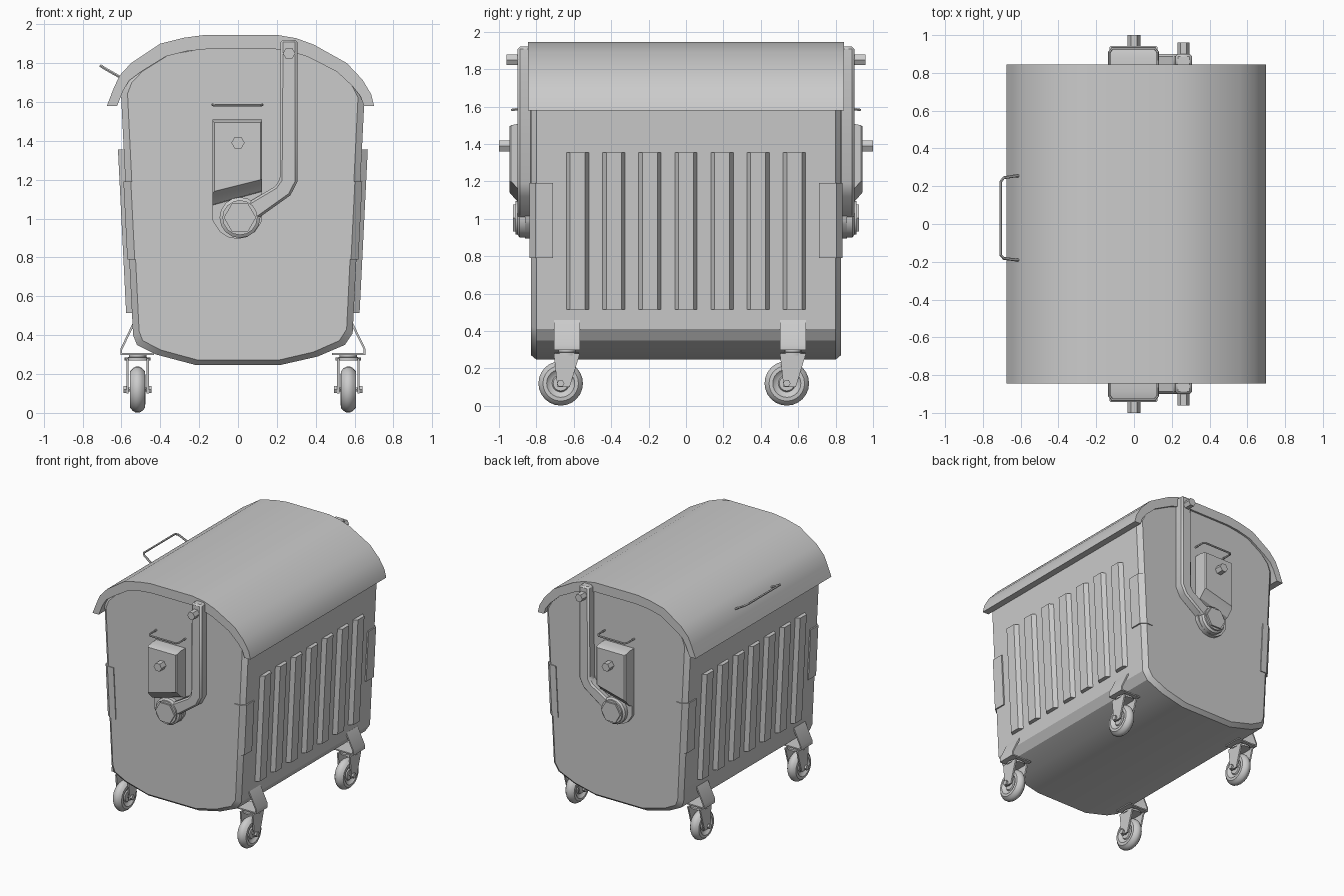
import bpy, bmesh
from math import sin, cos, pi, radians

if "Cube" in bpy.data.objects:
    bpy.data.objects.remove(bpy.data.objects["Cube"])


def loft(name, rings, caps=True, mirror=False, bevel=0):
    """Skin a list of equal-length closed rings of 3D points."""
    bm = bmesh.new()
    rows = [[bm.verts.new(p) for p in r] for r in rings]
    n = len(rows[0])
    for a, b in zip(rows, rows[1:]):
        for i in range(n):
            bm.faces.new((a[i], a[(i + 1) % n], b[(i + 1) % n], b[i]))
    if caps:
        bm.faces.new(rows[0])
        bm.faces.new(rows[-1])
    bmesh.ops.recalc_face_normals(bm, faces=bm.faces)
    me = bpy.data.meshes.new(name)
    bm.to_mesh(me)
    bm.free()
    ob = bpy.data.objects.new(name, me)
    bpy.context.collection.objects.link(ob)
    if bevel:
        m = ob.modifiers.new("Bevel", 'BEVEL')
        m.width, m.segments, m.limit_method = bevel, 1, 'ANGLE'
    if mirror:
        m = ob.modifiers.new("Mirror", 'MIRROR')
        m.use_axis = (False, True, False)
    return ob


def along_y(pts, y):
    return [(x, y, z) for x, z in pts]


def prism_y(name, pts, y0, y1, **kw):
    return loft(name, [along_y(pts, y0), along_y(pts, y1)], **kw)


def circle(cu, cv, r, n, start=0.0):
    return [(cu + r * cos(start + 2 * pi * i / n), cv + r * sin(start + 2 * pi * i / n)) for i in range(n)]


def tube(name, pts, r, mirror=False):
    cu = bpy.data.curves.new(name, 'CURVE')
    cu.dimensions, cu.bevel_depth, cu.bevel_resolution, cu.use_fill_caps = '3D', r, 1, True
    sp = cu.splines.new('POLY')
    sp.points.add(len(pts) - 1)
    for p, c in zip(sp.points, pts):
        p.co = (*c, 1)
    ob = bpy.data.objects.new(name, cu)
    bpy.context.collection.objects.link(ob)
    bpy.ops.object.select_all(action='DESELECT')
    ob.select_set(True)
    bpy.context.view_layer.objects.active = ob
    bpy.ops.object.convert(target='MESH')
    ob = bpy.context.object
    if mirror:
        ob.modifiers.new("Mirror", 'MIRROR').use_axis = (False, True, False)


def side(s, z):
    """x of the slanted body wall on side s at height z."""
    return 0.025 + s * (0.565 + 0.05 * (z - 0.4))


# Body with chamfered ends
body = [(-.54, .40), (-.52, .35), (-.42, .30), (-.22, .247), (.22, .247), (.41, .29), (.55, .35), (.59, .41),
        (.652, 1.64), (.61, 1.72), (.53, 1.79), (.37, 1.865), (.19, 1.905), (-.16, 1.905),
        (-.38, 1.865), (-.52, 1.78), (-.58, 1.72), (-.603, 1.66)]
inset = [(.025 + (x - .025) * .945, 1.07 + (z - 1.07) * .97) for x, z in body]
loft("body", [along_y(inset, -.83), along_y(body, -.80), along_y(body, .80), along_y(inset, .83)])

# Curved lid shell
lid_out = [(-.675, 1.58), (-.64, 1.67), (-.61, 1.735), (-.55, 1.80), (-.40, 1.90), (-.28, 1.93), (-.17, 1.945),
           (.20, 1.945), (.30, 1.928), (.39, 1.895), (.56, 1.80), (.64, 1.715), (.685, 1.64), (.70, 1.58)]
lid_in = [(-.622, 1.58), (-.59, 1.66), (-.56, 1.71), (-.50, 1.755), (-.37, 1.835), (-.26, 1.862), (-.16, 1.872),
          (.19, 1.872), (.28, 1.857), (.36, 1.832), (.51, 1.755), (.59, 1.68), (.63, 1.63), (.648, 1.58)]
prism_y("lid", lid_out + lid_in[::-1], -.845, .845)

# Lid handle
tube("lid_handle", [(-.60, .255, 1.725), (-.625, .255, 1.738), (-.69, .245, 1.775), (-.705, .225, 1.785),
                    (-.705, -.165, 1.785), (-.69, -.182, 1.775), (-.625, -.19, 1.738), (-.60, -.19, 1.725)], .008)

# Vertical ribs and corner plates on both long sides
for s, label in ((-1, "left"), (1, "right")):
    for i in range(7):
        y = (i - 3) * .193
        loft(f"rib_{label}_{i}", [[(side(s, z) - s * .02, y - .06, z), (side(s, z), y - .06, z),
                                   (side(s, z) + s * .03, y - .04, z), (side(s, z) + s * .03, y + .04, z),
                                   (side(s, z), y + .06, z), (side(s, z) - s * .02, y + .06, z)]
                                  for z in (.515, 1.355)])
    section = [(.01, .71), (.01, .805), (-.028, .837), (-.08, .837), (-.08, .82), (-.04, .82), (-.01, .79), (-.01, .71)]
    loft(f"corner_plates_{label}", [[(side(s, z) + s * d, y, z) for d, y in section] for z in (.79, 1.19)], mirror=True)

# Lifting block: rounded base plate and raised box with a sloping underside
base = [(-.13, 1.45), (-.13, .99)] + [(-.003 + .127 * cos(a), 1.02 + .125 * sin(a))
                                      for a in (radians(180 + k * 22.5) for k in range(1, 8))] + [(.124, .99), (.124, 1.45)]
prism_y("lift_base", base, -.82, -.86, mirror=True)
loft("lift_box", [along_y([(-.13, 1.06), (.124, 1.13), (.124, 1.51), (-.13, 1.51)], -.82),
                  along_y([(-.13, 1.075), (.124, 1.145), (.124, 1.51), (-.13, 1.51)], -.885),
                  along_y([(-.13, 1.13), (.124, 1.20), (.124, 1.50), (-.13, 1.50)], -.935),
                  along_y([(-.122, 1.14), (.116, 1.20), (.116, 1.495), (-.122, 1.495)], -.943)], mirror=True)
prism_y("lift_pin", circle(0, 1.39, .034, 6), -.93, -1.0, mirror=True)

# Small bar above the lifting block
tube("end_bar", [(-.13, -.82, 1.585), (-.13, -.91, 1.585), (-.115, -.93, 1.582), (.11, -.93, 1.582),
                 (.125, -.91, 1.585), (.125, -.82, 1.585)], .007, mirror=True)

# Bent lid arm with pivot and top pin
arm = [(.22, 1.92), (.215, 1.20), (.19, 1.165), (.03, 1.07), (-.03, .98), (.06, .97), (.27, 1.12), (.306, 1.19), (.306, 1.92)]
prism_y("lid_arm", arm, -.82, -.90, mirror=True, bevel=.012)
prism_y("arm_pin", circle(.263, 1.85, .032, 6), -.89, -.96, mirror=True)
loft("arm_pivot", [along_y(circle(.01, 1.005, r, 16), y) for r, y in
                   ((.105, -.82), (.105, -.89), (.09, -.90), (.09, -.912))], mirror=True)
prism_y("pivot_nut", circle(.01, 1.005, .083, 6), -.90, -.925, mirror=True)

# Casters
tyre = [(.02, .03), (.04, .03), (.046, .022), (.06, .026), (.075, .040), (.095, .038), (.11, .024), (.119, .008)]
tyre += [(r, -d) for r, d in reversed(tyre)]
for s, label, cx in ((-1, "left", -.517), (1, "right", .568)):
    for end, cy in (("front", -.637), ("back", .572)):
        tag = f"{label}_{end}"
        wy, wz = cy - .033, .12
        # bent sheet bracket from the wall to the caster plate
        out = cx + s * .088
        sheet = [(side(s, .46) - s * .012, .46), (side(s, .46), .46), (out, .33), (out, .298), (cx - s * .085, .298),
                 (cx - s * .085, .308), (out - s * .009, .308), (out - s * .009, .325)]
        prism_y("bracket_" + tag, sheet, cy - .07, cy + .07)
        # swivel head
        loft("swivel_" + tag, [[(x, y, z) for x, y in circle(cx, cy, r, 16)] for r, z in
                               ((.066, .270), (.066, .284), (.045, .287), (.045, .302))])
        # fork cheeks, axle and wheel
        cheek = [(cy - .07, .28), (cy + .07, .28), (cy + .015, .10), (cy - .05, .10)]
        for k in (-1, 1):
            loft(f"fork_{tag}_{k}", [[(cx + k * d, y, z) for y, z in cheek] for d in (.046, .058)])
        loft("axle_" + tag, [[(cx + d, y, z) for y, z in circle(wy, wz, r, 6)] for r, d in
                             ((.02, -.073), (.02, -.055), (.012, -.055), (.012, .055), (.02, .055), (.02, .073))])
        loft("wheel_" + tag, [[(cx + d, y, z) for y, z in circle(wy, wz, r, 24)] for r, d in tyre])

# Smooth shading with sharp edges kept
for ob in bpy.context.scene.objects:
    ob.select_set(ob.type == 'MESH')
    bpy.context.view_layer.objects.active = ob
bpy.ops.object.shade_smooth_by_angle(angle=radians(30))
